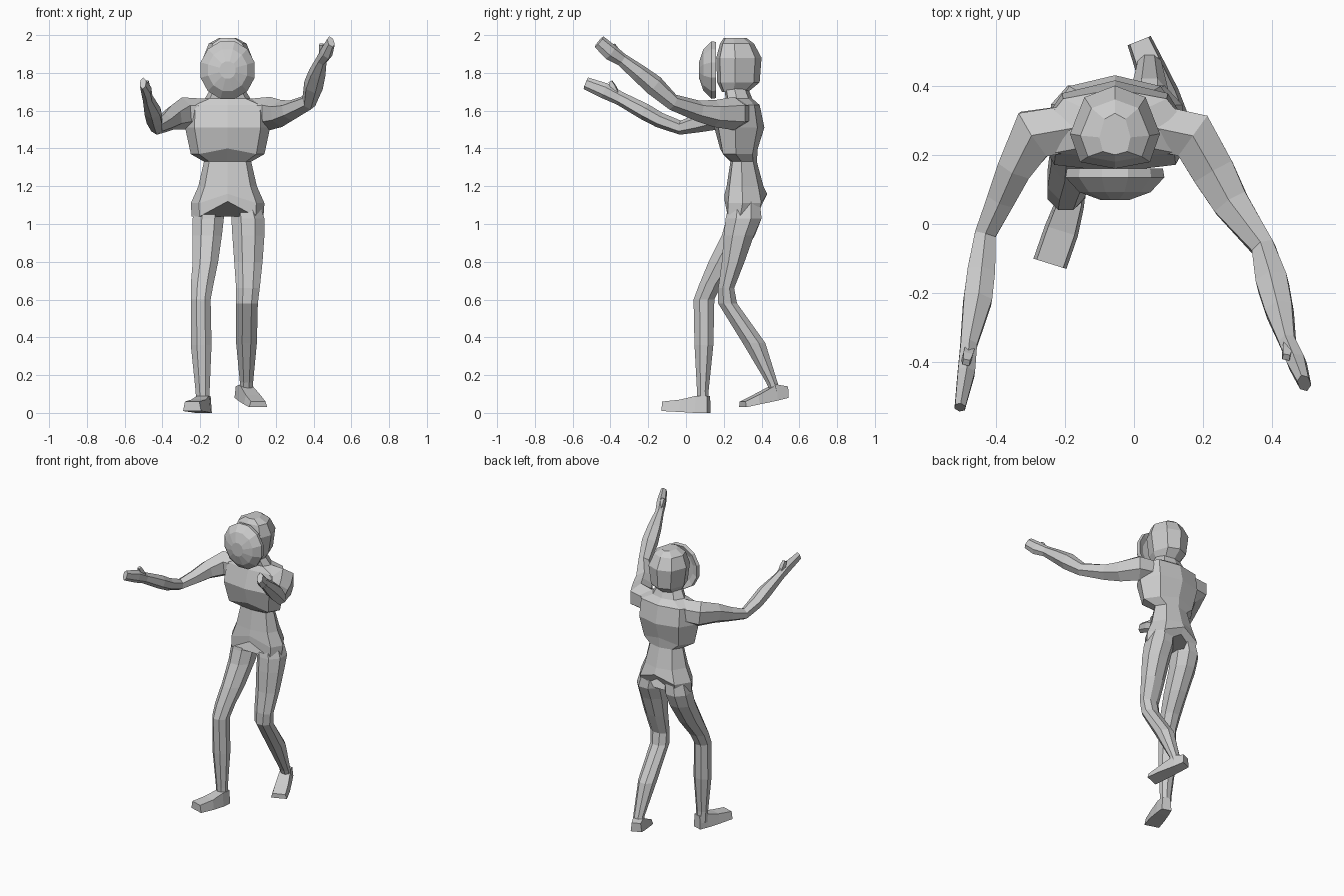
import bpy, bmesh, math
from mathutils import Vector

CX = -0.055  # body centre line


def loft(name, rings):
    """Skin a list of equal-length point rings and cap both ends."""
    bm = bmesh.new()
    vs = [[bm.verts.new(p) for p in r] for r in rings]
    n = len(vs[0])
    for a, b in zip(vs, vs[1:]):
        for i in range(n):
            j = (i + 1) % n
            bm.faces.new((a[i], a[j], b[j], b[i]))
    bm.faces.new(vs[0])
    bm.faces.new(vs[-1])
    bmesh.ops.recalc_face_normals(bm, faces=bm.faces)
    me = bpy.data.meshes.new(name)
    bm.to_mesh(me)
    bm.free()
    ob = bpy.data.objects.new(name, me)
    bpy.context.collection.objects.link(ob)
    return ob


def body_ring(z, w, yf, yb, lift=0.0):
    """Symmetric eight-point body section; lift raises the centre points."""
    d = yb - yf
    half = [(0.78, 0.08), (1, 0.42), (0.68, 0.86)]
    pts = [(CX, yf, z + lift)]
    pts += [(CX + w * a, yf + d * b, z) for a, b in half]
    pts += [(CX, yb, z + lift)]
    pts += [(CX - w * a, yf + d * b, z) for a, b in reversed(half)]
    return pts


def leg(name, secs):
    """Horizontal octagons from x and y extents: (z, x0, x1, y0, y1)."""
    k = 1 / math.cos(math.pi / 8)
    rings = []
    for z, x0, x1, y0, y1 in secs:
        angs = [math.pi / 8 + i * math.pi / 4 for i in range(8)]
        rings.append([((x0 + x1) / 2 + (x1 - x0) / 2 * k * math.cos(a),
                       (y0 + y1) / 2 + (y1 - y0) / 2 * k * math.sin(a), z) for a in angs])
    return loft(name, rings)


def tube(name, secs, n=6):
    """Tube along a path: (x, y, z, half width, half height)."""
    c = [Vector(s[:3]) for s in secs]
    rings = []
    for i, s in enumerate(secs):
        t = (c[min(i + 1, len(c) - 1)] - c[max(i - 1, 0)]).normalized()
        side = t.cross(Vector((0, 0, 1))).normalized()
        up = side.cross(t)
        k = 1.1
        rings.append([c[i] + side * s[3] * k * math.cos(a) + up * s[4] * k * math.sin(a)
                      for a in (2 * math.pi * (j + 0.5) / n for j in range(n))])
    return loft(name, rings)


def foot(name, secs):
    """Boxy foot from heel to toe: (x, y, z bottom, z top, half width)."""
    d = Vector((secs[-1][0] - secs[0][0], secs[-1][1] - secs[0][1], 0)).normalized()
    s = Vector((-d.y, d.x, 0))
    rings = []
    for x, y, z0, z1, w in secs:
        o = Vector((x, y, 0))
        rings.append([o - s * w + Vector((0, 0, z0)), o + s * w + Vector((0, 0, z0)),
                      o + s * w * 0.8 + Vector((0, 0, z1)), o - s * w * 0.8 + Vector((0, 0, z1))])
    return loft(name, rings)


# Torso with pelvis, chest and neck
loft("torso", [body_ring(*r) for r in [
    (1.04, 0.19, 0.205, 0.40, 0.08), (1.11, 0.195, 0.205, 0.43, 0.05),
    (1.20, 0.155, 0.215, 0.41), (1.33, 0.125, 0.235, 0.375),
    (1.37, 0.195, 0.18, 0.38, 0.03), (1.51, 0.225, 0.15, 0.415),
    (1.63, 0.22, 0.19, 0.39), (1.665, 0.12, 0.21, 0.35), (1.74, 0.075, 0.20, 0.32)]])

# Head
loft("head", [body_ring(*r) for r in [
    (1.70, 0.08, 0.19, 0.33), (1.75, 0.11, 0.165, 0.39), (1.88, 0.13, 0.16, 0.40),
    (1.955, 0.10, 0.18, 0.36), (1.985, 0.045, 0.20, 0.32)]])


# Domed face mask in front of the head
def mask_ring(s, y):
    return [(CX + 0.148 * s * math.cos(a), y, 1.815 + 0.158 * s * math.sin(a))
            for a in (2 * math.pi * (i + 0.5) / 12 for i in range(12))]


loft("face_mask", [mask_ring(*r) for r in [
    (0.7, 0.145), (0.97, 0.16), (1, 0.135), (0.72, 0.092), (0.3, 0.07)]])

# Legs
leg("right_leg", [
    (1.12, -0.215, -0.07, 0.23, 0.39), (1.03, -0.24, -0.075, 0.215, 0.40),
    (0.94, -0.24, -0.085, 0.19, 0.365), (0.80, -0.24, -0.105, 0.12, 0.28),
    (0.68, -0.25, -0.13, 0.07, 0.19), (0.60, -0.25, -0.145, 0.04, 0.15),
    (0.36, -0.25, -0.14, 0.045, 0.145), (0.12, -0.225, -0.15, 0.058, 0.12),
    (0.04, -0.22, -0.15, 0.06, 0.12)])
leg("left_leg", [
    (1.12, -0.04, 0.11, 0.23, 0.39), (1.03, -0.035, 0.14, 0.21, 0.40),
    (0.94, -0.03, 0.14, 0.20, 0.36), (0.80, -0.02, 0.13, 0.19, 0.31),
    (0.66, -0.01, 0.115, 0.17, 0.255), (0.58, -0.01, 0.105, 0.17, 0.27),
    (0.37, -0.01, 0.10, 0.30, 0.42), (0.16, 0.01, 0.08, 0.425, 0.485),
    (0.10, 0.01, 0.075, 0.45, 0.50)])

# Feet
foot("right_foot", [(-0.17, 0.12, 0, 0.09, 0.033), (-0.185, 0.06, 0, 0.09, 0.042),
                    (-0.21, -0.02, 0.005, 0.07, 0.05), (-0.243, -0.115, 0.01, 0.06, 0.05)])
foot("left_foot", [(0.015, 0.53, 0.08, 0.14, 0.036), (0.04, 0.47, 0.065, 0.15, 0.042),
                   (0.08, 0.37, 0.045, 0.095, 0.052), (0.107, 0.30, 0.03, 0.06, 0.052)])

# Arms with closed hands
tube("left_arm", [
    (0.05, 0.28, 1.585, 0.07, 0.07), (0.17, 0.255, 1.585, 0.075, 0.08),
    (0.23, 0.15, 1.585, 0.065, 0.065), (0.28, 0.06, 1.60, 0.055, 0.05),
    (0.375, -0.07, 1.645, 0.035, 0.04), (0.40, -0.17, 1.735, 0.048, 0.05),
    (0.42, -0.25, 1.80, 0.042, 0.042), (0.443, -0.34, 1.87, 0.025, 0.032),
    (0.47, -0.40, 1.91, 0.028, 0.04), (0.492, -0.46, 1.965, 0.018, 0.034)])
tube("right_arm", [
    (-0.16, 0.28, 1.585, 0.07, 0.07), (-0.29, 0.26, 1.585, 0.078, 0.078),
    (-0.345, 0.16, 1.565, 0.052, 0.06), (-0.385, 0.07, 1.535, 0.042, 0.045),
    (-0.43, -0.03, 1.51, 0.032, 0.034), (-0.442, -0.14, 1.55, 0.042, 0.037),
    (-0.452, -0.22, 1.595, 0.043, 0.04), (-0.478, -0.35, 1.665, 0.025, 0.033),
    (-0.485, -0.43, 1.705, 0.026, 0.038), (-0.503, -0.53, 1.745, 0.016, 0.03)])

# Thumbs
tube("left_thumb", [(0.445, -0.35, 1.885, 0.018, 0.02), (0.443, -0.368, 1.92, 0.018, 0.016),
                    (0.44, -0.385, 1.95, 0.013, 0.012)], 4)
tube("right_thumb", [(-0.478, -0.37, 1.69, 0.018, 0.02), (-0.482, -0.385, 1.725, 0.018, 0.018),
                     (-0.485, -0.40, 1.755, 0.013, 0.012)], 4)
